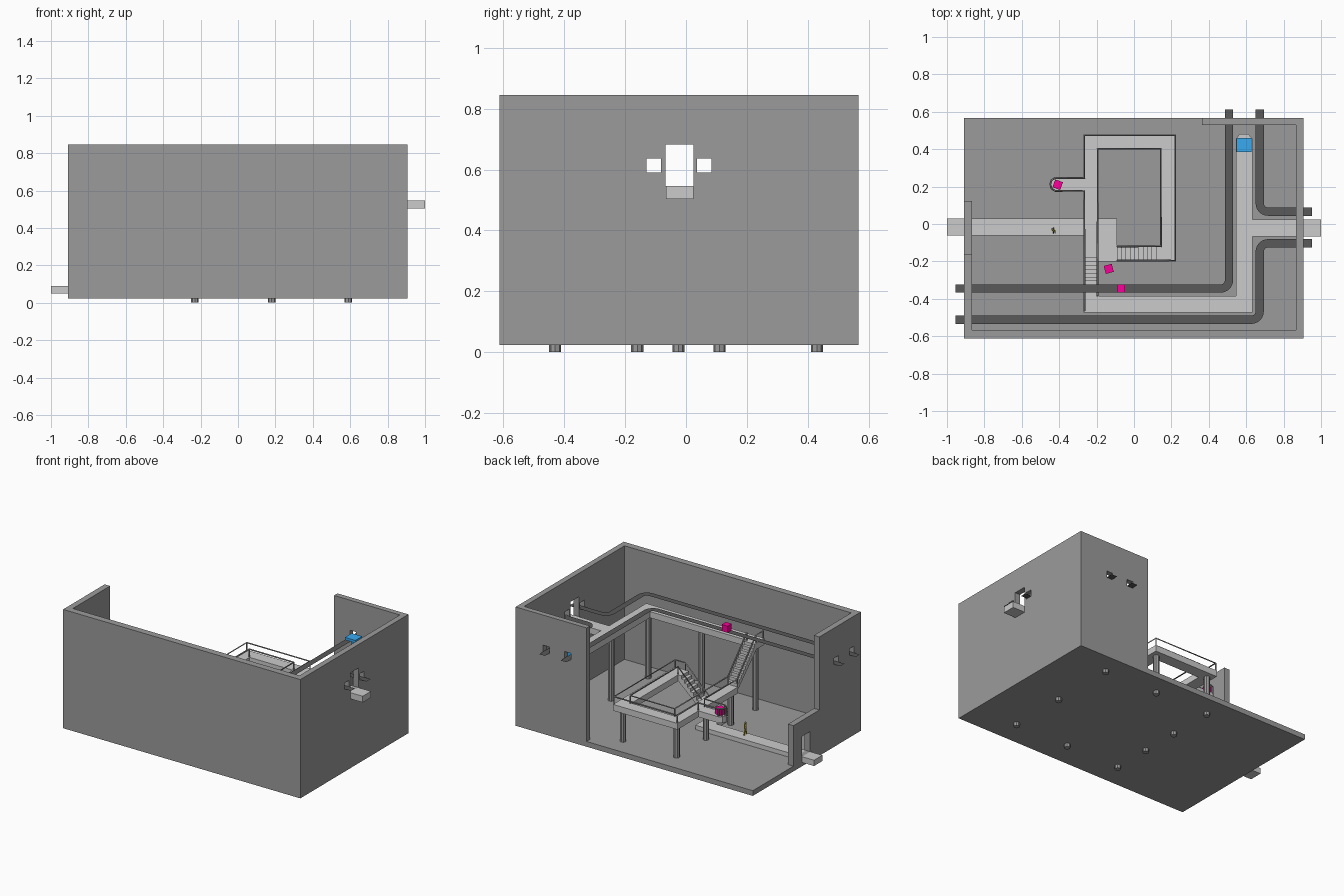
import bpy, bmesh, math
from mathutils import Vector

if "Cube" in bpy.data.objects:
    bpy.data.objects.remove(bpy.data.objects["Cube"])

FLOOR, PATH, MID, HIGH, BELT = 0.06, 0.09, 0.32, 0.546, 0.593
T = 0.043            # deck thickness


def mat(name, rgb):
    m = bpy.data.materials.new(name)
    m.diffuse_color = (*rgb, 1)
    m.use_nodes = True
    m.node_tree.nodes["Principled BSDF"].inputs["Base Color"].default_value = m.diffuse_color
    return m


LIGHT = mat("light_grey", (0.58, 0.58, 0.58))
STONE = mat("mid_grey", (0.33, 0.33, 0.33))
DARK = mat("dark_grey", (0.1, 0.1, 0.1))
PINK = mat("pink", (0.95, 0.0, 0.32))
BLUE = mat("blue", (0.04, 0.4, 0.87))
YELLOW = mat("ochre", (0.5, 0.4, 0.03))


def finish(name, bm, m=None):
    bmesh.ops.recalc_face_normals(bm, faces=bm.faces)
    me = bpy.data.meshes.new(name)
    bm.to_mesh(me)
    bm.free()
    ob = bpy.data.objects.new(name, me)
    bpy.context.collection.objects.link(ob)
    if m:
        me.materials.append(m)
    return ob


def prism(name, pts, vec, m=None):
    """Extrude a flat 3D outline along a vector."""
    bm = bmesh.new()
    f = bm.faces.new([bm.verts.new(p) for p in pts])
    r = bmesh.ops.extrude_face_region(bm, geom=[f])
    vs = [v for v in r["geom"] if isinstance(v, bmesh.types.BMVert)]
    bmesh.ops.translate(bm, verts=vs, vec=vec)
    return finish(name, bm, m)


def slab(name, pts, z0, z1, m=None):
    return prism(name, [(x, y, z0) for x, y in pts], (0, 0, z1 - z0), m)


def box(name, x0, x1, y0, y1, z0, z1, m=None):
    return slab(name, [(x0, y0), (x1, y0), (x1, y1), (x0, y1)], z0, z1, m)


def tube(name, a, b, r, sides, m=None):
    a, b = Vector(a), Vector(b)
    bm = bmesh.new()
    bmesh.ops.create_cone(bm, cap_ends=True, segments=sides, radius1=r, radius2=r, depth=(b - a).length)
    rot = (b - a).to_track_quat('Z', 'Y').to_matrix()
    bmesh.ops.rotate(bm, verts=bm.verts, matrix=rot)
    bmesh.ops.translate(bm, verts=bm.verts, vec=(a + b) / 2)
    return finish(name, bm, m)


def cut(ob, *cutter):
    c = box("cutter", *cutter, STONE)
    mod = ob.modifiers.new("opening", 'BOOLEAN')
    mod.operation, mod.solver, mod.object = 'DIFFERENCE', 'EXACT', c
    bpy.context.view_layer.objects.active = ob
    bpy.ops.object.modifier_apply(modifier=mod.name)
    bpy.data.objects.remove(c)


# Room shell: floor, tall walls and low entrance wall
L, R, F, B, Z0 = -0.908, 0.906, -0.613, 0.567, 0.024
box("floor", L, R, F, B, Z0, FLOOR, STONE)
walls = slab("tall_walls", [(L, F), (R, F), (R, B), (0.363, B), (0.363, 0.53), (0.867, 0.53),
                            (0.867, -0.567), (-0.866, -0.567), (-0.866, -0.16), (L, -0.16)], Z0, 0.845, STONE)
low = box("entrance_wall", L, -0.866, -0.16, 0.123, Z0, 0.34, STONE)
cut(low, -1, -0.8, -0.06, 0.03, PATH, 0.23)
cut(walls, 0.8, 1, -0.068, 0.024, HIGH, 0.683)
for y in (-0.106, 0.06):
    cut(walls, 0.8, 1, y - 0.024, y + 0.024, 0.59, 0.637)
for y in (-0.345, -0.512):
    cut(walls, -1, -0.8, y - 0.024, y + 0.024, 0.59, 0.637)
for x in (0.508, 0.672):
    cut(walls, x - 0.024, x + 0.024, 0.5, 0.6, 0.59, 0.637)

# Walkways at three levels
slab("entrance_path", [(-1, -0.061), (-0.19, -0.061), (-0.19, -0.2), (-0.092, -0.2), (-0.092, 0.03), (-1, 0.03)],
     0.05, PATH, LIGHT)
stub = [(-0.27, 0.25), (-0.425, 0.25), (-0.445, 0.238), (-0.453, 0.213), (-0.445, 0.187), (-0.425, 0.173), (-0.27, 0.173)]
slab("middle_deck", [(0.14, -0.2), (0.224, -0.2), (0.224, 0.478), (-0.27, 0.478)] + stub +
     [(-0.27, -0.18), (-0.19, -0.18), (-0.19, 0.397), (0.14, 0.397)], MID - T, MID, LIGHT)
slab("upper_walkway", [(1, -0.066), (1, 0.024), (0.634, 0.024), (0.634, 0.455), (0.61, 0.482), (0.565, 0.482),
                       (0.545, 0.455), (0.545, -0.385), (-0.27, -0.385), (-0.27, -0.472), (0.634, -0.472),
                       (0.634, -0.066)], HIGH - T, HIGH, LIGHT)


def stairs(name, start, run, side, z0, z1, n=10):
    """Stepped profile with sloping underside, extruded sideways."""
    s, run = Vector((*start, 0)), Vector((*run, 0))
    h = (z1 - z0) / n
    pr = []
    for i in range(n):
        pr += [(i / n, z0 + i * h), (i / n, z0 + (i + 1) * h)]
    pr += [(1, z1), (1, z1 - T), (0.04, z0 - 0.012)]
    prism(name, [s + run * t + Vector((0, 0, z)) for t, z in pr], (*side, 0), LIGHT)


stairs("lower_stairs", (-0.092, -0.2), (0.232, 0), (0, 0.085), PATH, MID)
stairs("upper_stairs", (-0.27, -0.18), (0, -0.205), (0.08, 0), MID, HIGH)

# Support columns, poking out below the floor
cols = [(x, -0.43, HIGH) for x in (-0.23, 0.18, 0.59)] + [(0.59, 0.43, HIGH), (0.59, -0.025, HIGH)]
cols += [(x, y, MID) for x, y in ((-0.23, 0.43), (0.18, 0.43), (-0.23, 0.11), (-0.23, -0.16))]
for x, y, z in cols:
    tube("support_column", (x, y, 0), (x, y, z - T / 2), 0.02, 8, STONE)


# Handrails: thin top rails with posts at each corner
def rail(pts, h=0.053):
    cu = bpy.data.curves.new("handrail", 'CURVE')
    cu.dimensions, cu.bevel_depth, cu.bevel_resolution, cu.use_fill_caps = '3D', 0.005, 0, True
    up = Vector((0, 0, h))
    pts = [Vector(p) for p in pts]
    for line in [[p + up for p in pts]] + [[p, p + up] for p in pts]:
        sp = cu.splines.new('POLY')
        sp.points.add(len(line) - 1)
        for q, p in zip(sp.points, line):
            q.co = (*p, 1)
    ob = bpy.data.objects.new("handrail", cu)
    bpy.context.collection.objects.link(ob)
    cu.materials.append(STONE)


def on(z, pts):
    return [(x, y, z) for x, y in pts]


e = 0.005
rail([(-0.09, -0.2 + e, PATH)] + on(MID, [(0.14, -0.2 + e), (0.224 - e, -0.2 + e), (0.224 - e, 0.478 - e),
     (-0.27 + e, 0.478 - e), (-0.27 + e, 0.25 - e)] + [(x + e, 0.2115 + (y - 0.2115) * 0.9) for x, y in stub[1:]] +
     [(-0.27 + e, -0.18)]) + on(HIGH, [(-0.27 + e, -0.385), (-0.27 + e, -0.47 + e)]))
rail([(-0.09, -0.115 - e, PATH)] + on(MID, [(0.14 + e, -0.115 - e), (0.14 + e, 0.397 + e), (-0.19 - e, 0.397 + e),
     (-0.19 - e, -0.18)]) + [(-0.19 - e, -0.385, HIGH)])


# Flat conveyor belts with rounded bends
def belt(pts, w=0.022, r=0.045, n=6):
    pts = [Vector(p) for p in pts]
    path = [pts[0]]
    for a, b, c in zip(pts, pts[1:], pts[2:]):
        u, v = (a - b).normalized(), (c - b).normalized()
        o = b + (u + v) * r
        for i in range(n + 1):
            t = i / n * math.pi / 2
            path.append(o - v * r * math.cos(t) - u * r * math.sin(t))
    path.append(pts[-1])
    bm = bmesh.new()
    prev = None
    for i, p in enumerate(path):
        d = (path[min(i + 1, len(path) - 1)] - path[max(i - 1, 0)]).normalized()
        if 0 < i < len(path) - 1:
            d = ((path[i + 1] - p).normalized() + (p - path[i - 1]).normalized()).normalized()
        s = Vector((-d.y, d.x)) * w
        cur = [bm.verts.new((*(p + s), BELT)), bm.verts.new((*(p - s), BELT))]
        if prev:
            bm.faces.new((prev[0], prev[1], cur[1], cur[0]))
        prev = cur
    finish("conveyor_belt", bm, DARK)


belt([(-0.955, -0.345), (0.508, -0.345), (0.508, 0.613)])
belt([(-0.955, -0.512), (0.672, -0.512), (0.672, -0.103), (0.952, -0.103)])
belt([(0.672, 0.613), (0.672, 0.066), (0.952, 0.066)])

# Parcels
for x, y, z, a in ((-0.07, -0.345, BELT, 0), (-0.408, 0.21, MID, -20), (-0.135, -0.24, FLOOR, 15)):
    p = box("parcel", -0.022, 0.022, -0.022, 0.022, 0, 0.046, PINK)
    p.location = (x, y, z)
    p.rotation_euler.z = math.radians(a)

# Blue desk: thin top with a rear panel
box("desk_top", 0.548, 0.628, 0.385, 0.46, 0.642, 0.66, BLUE)
box("desk_panel", 0.552, 0.624, 0.445, 0.456, HIGH, 0.642, BLUE)

# Small walking figure on the entrance path
fx, fy = -0.43, -0.035
for s in (-1, 1):
    tube("figure_leg", (fx, fy + s * 0.013, PATH), (fx, fy + s * 0.003, PATH + 0.042), 0.004, 6, YELLOW)
    tube("figure_arm", (fx + s * 0.009, fy - s * 0.012, PATH + 0.04), (fx + s * 0.007, fy, PATH + 0.07), 0.003, 6, YELLOW)
tube("figure_torso", (fx, fy, PATH + 0.038), (fx, fy, PATH + 0.073), 0.008, 6, YELLOW)
bm = bmesh.new()
bmesh.ops.create_icosphere(bm, subdivisions=1, radius=0.008)
finish("figure_head", bm, YELLOW).location = (fx, fy, PATH + 0.082)
